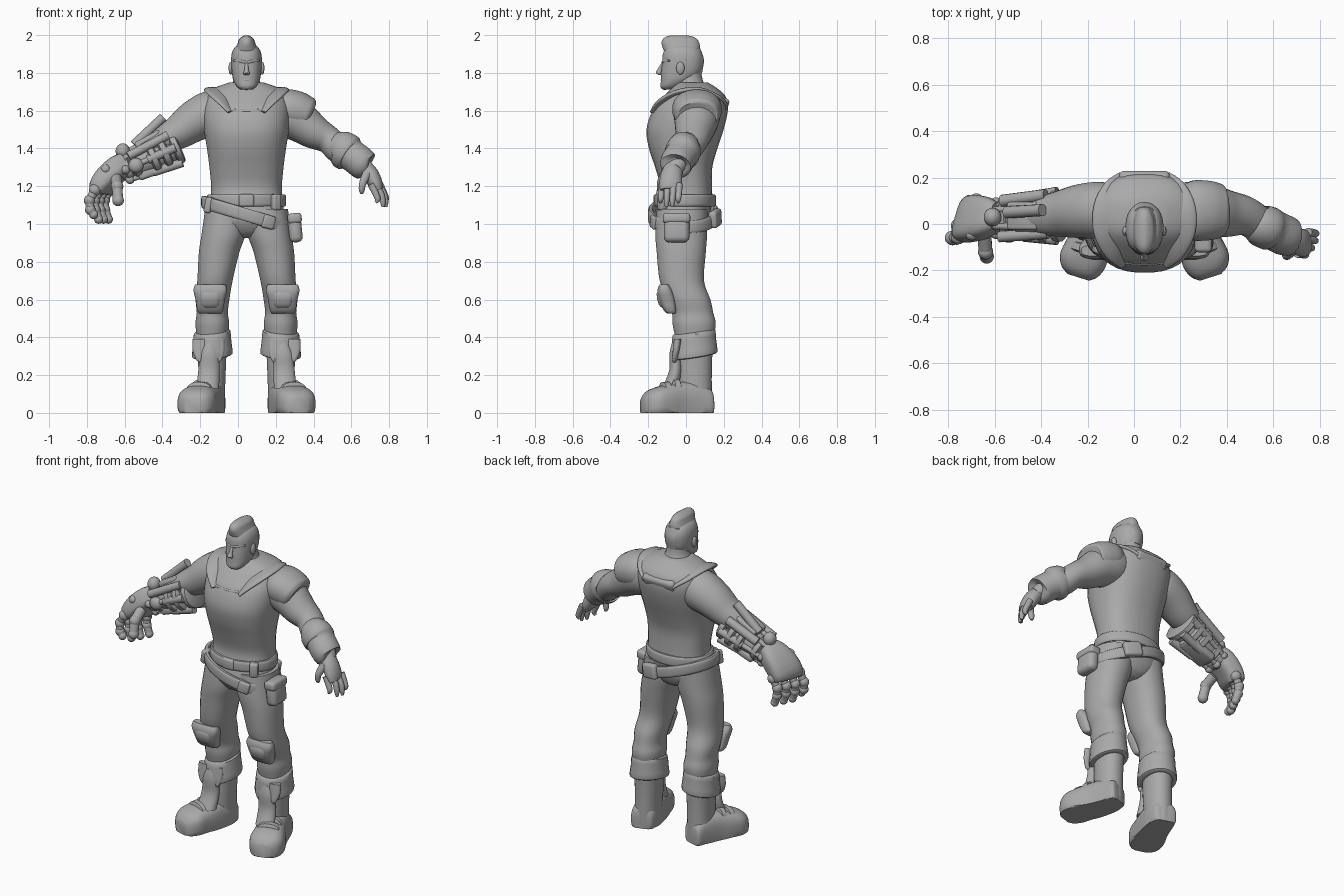
import bpy, bmesh, math
from mathutils import Vector

CX = 0.045  # body centre line
mat = bpy.data.materials.new("plain grey")
mat.diffuse_color = (0.4, 0.4, 0.4, 1)


def finish(name, bm, angle=40):
    bmesh.ops.recalc_face_normals(bm, faces=bm.faces)
    me = bpy.data.meshes.new(name)
    bm.to_mesh(me)
    bm.free()
    me.materials.append(mat)
    me.shade_smooth()
    me.set_sharp_from_angle(angle=math.radians(angle))
    ob = bpy.data.objects.new(name, me)
    bpy.context.collection.objects.link(ob)
    return ob


def spline(pts, n):
    """Catmull-Rom through tuples of any length."""
    out = []
    for i in range(len(pts) - 1):
        p = [pts[max(0, min(len(pts) - 1, i + k))] for k in (-1, 0, 1, 2)]
        for s in range(n):
            t = s / n
            out.append([0.5 * (2*b + (c-a)*t + (2*a-5*b+4*c-d)*t*t + (3*b-a-3*c+d)*t**3)
                        for a, b, c, d in zip(*p)])
    return out + [list(pts[-1])]


def tube(name, pts, axis=None, ref=(0, 1, 0), power=2, segs=24, steps=4, closed=False):
    """Loft of superellipses; each point is x, y, z, half width, half depth."""
    rows = spline(pts, steps) if steps > 1 else [list(p) for p in pts]
    bm, rings, n = bmesh.new(), [], len(rows)
    for i, r in enumerate(rows):
        a, b = rows[max(0, i-1)], rows[min(n-1, i+1)]
        if closed:
            a, b = rows[i-1], rows[(i+1) % n]
        t = Vector(axis or [b[k]-a[k] for k in range(3)]).normalized()
        v = Vector(ref)
        v = (v - t * v.dot(t)).normalized()
        u = v.cross(t)
        ring = []
        for k in range(segs):
            th = 2 * math.pi * (k + 0.5) / segs
            c, s = math.cos(th), math.sin(th)
            q = (Vector(r[:3]) + u * math.copysign(abs(c)**(2/power), c) * max(r[3], .001)
                 + v * math.copysign(abs(s)**(2/power), s) * max(r[4], .001))
            q.z = max(q.z, 0)
            ring.append(bm.verts.new(q))
        rings.append(ring)
    for i in range(n if closed else n-1):
        p, q = rings[i], rings[(i+1) % n]
        for k in range(segs):
            bm.faces.new((p[k], p[(k+1) % segs], q[(k+1) % segs], q[k]))
    if not closed:
        bm.faces.new(rings[0])
        bm.faces.new(rings[-1])
    return finish(name, bm)


def flip(pts):
    return [(2*CX - p[0],) + tuple(p[1:]) for p in pts]


def pair(name, pts, axis=None, **kw):
    tube("right_" + name, pts, axis, **kw)
    tube("left_" + name, flip(pts), (-axis[0], axis[1], axis[2]) if axis else None, **kw)


def ball(name, c, r):
    bm = bmesh.new()
    bmesh.ops.create_uvsphere(bm, u_segments=20, v_segments=12, radius=1)
    for v in bm.verts:
        v.co = Vector(c) + Vector([v.co[k] * r[k] for k in range(3)])
    return finish(name, bm)


def box(name, c, size, rot=(0, 0, 0), bevel=0.012):
    bm = bmesh.new()
    bmesh.ops.create_cube(bm, size=1)
    for v in bm.verts:
        v.co = Vector([v.co[k] * size[k] for k in range(3)])
    bmesh.ops.bevel(bm, geom=bm.edges[:], offset=bevel, segments=3, affect='EDGES', profile=0.5)
    ob = finish(name, bm)
    ob.location, ob.rotation_euler = c, rot


def rod(name, a, b, r, r2=None, segs=14):
    tube(name, [(*a, r, r), (*b, r2 or r, r2 or r)], steps=1, segs=segs)


def band(name, z, rx, ry, half_h, thick, tilt=0, yc=-0.015):
    pts = []
    for i in range(48):
        t = 2 * math.pi * i / 48
        x = rx * math.cos(t)
        pts.append((CX + x, yc + ry * math.sin(t), z + tilt * x, thick, half_h))
    tube(name, pts, ref=(0, 0, 1), power=4, segs=12, steps=1, closed=True)


Z = (0, 0, 1)
# Torso and neck
tube("torso", [(CX, y, z, a, b) for z, y, a, b in (
    (.925, -.01, .05, .07), (.95, -.015, .12, .11),
    (1.0, -.02, .185, .138), (1.05, -.02, .2, .146), (1.12, -.005, .192, .145), (1.2, 0, .188, .138),
    (1.3, -.012, .197, .152), (1.4, -.015, .21, .182), (1.5, -.005, .226, .205),
    (1.6, .022, .232, .2), (1.67, .045, .215, .168), (1.715, .045, .182, .125), (1.75, .035, .09, .08))],
    Z, power=2.4, segs=32)
tube("neck", [(CX, .03, 1.66, .13, .1), (CX, .025, 1.72, .09, .082), (CX, .012, 1.77, .068, .075),
              (CX, .01, 1.83, .065, .07)], Z)
# Vest straps, neckline and rear collar
pair("vest_strap", [(-.035, -.168, 1.592, .03, .008), (-.085, -.118, 1.655, .044, .014),
                    (-.125, -.03, 1.702, .05, .014), (-.125, .07, 1.71, .05, .014),
                    (-.09, .15, 1.675, .045, .014), (-.04, .195, 1.63, .035, .012)],
     ref=(0, 0, 1), power=2.4)
tube("neckline", [(-.05, -.164, 1.602, .008, .008), (CX, -.172, 1.598, .008, .008),
                  (.14, -.164, 1.602, .008, .008)], segs=10)
box("rear_collar", (CX, .195, 1.635), (.22, .06, .07), (-.4, 0, 0), .022)

# Head: skull, jaw, face, ears, crest of hair
tube("head", [(CX, y, z, a, b) for z, y, a, b in (
    (1.712, -.095, .03, .028), (1.728, -.08, .052, .055), (1.76, -.05, .07, .083),
    (1.8, -.027, .078, .105), (1.85, -.018, .082, .109), (1.9, -.018, .079, .105),
    (1.935, -.02, .062, .084), (1.955, -.02, .03, .045))], Z, power=2.3, segs=28)
tube("hair_crest", [(CX, -.02, 1.9, .075, .09), (CX, -.025, 1.935, .056, .1),
                    (CX, -.03, 1.96, .046, .1), (CX, -.032, 1.98, .038, .09),
                    (CX, -.035, 1.994, .02, .065), (CX, -.035, 1.999, .008, .03)], Z, power=2.2)
tube("nape_hair", [(CX, .055, 1.93, .04, .02), (CX, .075, 1.87, .042, .02),
                   (CX, .07, 1.8, .03, .015)], Z)
tube("nose", [(CX, -.122, 1.853, .009, .008), (CX, -.138, 1.82, .011, .013),
              (CX, -.144, 1.8, .018, .016), (CX, -.13, 1.788, .012, .01)], Z, segs=12)
tube("brow", [(-.02, -.083, 1.866, .006, .01), (.015, -.112, 1.862, .01, .012),
              (CX, -.12, 1.855, .008, .01), (.075, -.112, 1.862, .01, .012),
              (.11, -.083, 1.866, .006, .01)], segs=12)
ball("lips", (CX, -.123, 1.762), (.026, .011, .009))
ball("chin", (CX, -.113, 1.73), (.03, .022, .02))
for s in (-1, 1):
    ball("ear", (CX + s*.083, -.03, 1.825), (.012, .022, .034))

# Arms
upper = [(-.05, .06, 1.6, .1, .1), (-.14, .06, 1.585, .122, .122), (-.23, .055, 1.545, .111, .117),
         (-.31, .045, 1.49, .093, .102), (-.39, .035, 1.445, .074, .085)]
tube("right_upper_arm", upper + [(-.46, .03, 1.4, .06, .065)])
tube("left_arm", flip(upper) + [(.54, 0, 1.39, .075, .078), (.62, -.03, 1.345, .062, .065),
                                (.69, -.065, 1.29, .035, .045)])
# Shoulder pad with rim
tube("shoulder_pad", [(.18, .055, 1.63, .07, .09), (.25, .058, 1.615, .1, .128),
                      (.31, .058, 1.6, .104, .13), (.355, .056, 1.585, .096, .122),
                      (.378, .055, 1.577, .088, .112), (.383, .055, 1.575, .07, .09)], power=2.2)
# Left forearm wrap and cuff
tube("left_cuff", [(.535, .0, 1.4, .075, .08), (.545, -.006, 1.4, .096, .09),
                   (.585, -.02, 1.375, .1, .094), (.6, -.025, 1.365, .085, .088),
                   (.64, -.045, 1.335, .085, .088), (.675, -.055, 1.305, .08, .082),
                   (.685, -.056, 1.3, .05, .06)], steps=2)
# Left hand
tube("left_palm", [(.66, -.062, 1.31, .04, .046), (.7, -.075, 1.265, .044, .056),
                   (.728, -.082, 1.215, .038, .06), (.745, -.083, 1.18, .026, .054)])
for i in range(4):
    x, y, d = .75 - .015*i, -.035 - .031*i, .012 * (i in (0, 3))
    tube("left_finger", [(x, y, 1.21, .02, .018), (x+.034-d, y-.003, 1.165, .018, .017),
                         (x+.046-d, y-.006, 1.12+d, .016, .015),
                         (x+.048-2*d, y-.006, 1.09+2*d, .008, .008)], segs=12)
tube("left_thumb", [(.685, -.11, 1.27, .026, .024), (.662, -.135, 1.22, .02, .019),
                    (.655, -.135, 1.18, .016, .016), (.657, -.13, 1.16, .007, .007)], segs=12)

# Mechanical forearm: core, collars, pistons and joints
d = Vector((-.27, -.01, -.12)).normalized()
e = Vector((-.33, .035, 1.405))


def along(name, rows, **kw):
    tube(name, [(*(e + d*k), a, b) for k, a, b in rows], segs=20, **kw)


along("mech_core", ((0, .07, .08), (.12, .078, .085), (.2, .07, .075), (.32, .05, .055)))
for k, a, b in ((.0, .092, .112), (.065, .095, .115), (.13, .092, .108), (.235, .076, .085), (.28, .068, .075)):
    along("mech_collar", ((k-.022, a*.85, b*.85), (k-.014, a, b), (k+.014, a, b), (k+.022, a*.85, b*.85)), steps=1)
n1, n2 = Vector((-.41, 0, .91)), Vector((0, 1, 0))
for i in range(6):
    t = math.radians(60*i + 30)
    o = n1 * math.cos(t) + n2 * math.sin(t)
    a, b = e + o*.102, e + d*.29 + o*.066
    m = a.lerp(b, .55)
    rod("piston_sleeve", a, m, .024)
    rod("piston_rod", m, b, .015)
    ball("piston_joint", b, (.024,)*3)
rod("upper_strut", (-.395, .06, 1.565), (-.55, .05, 1.42), .026)
rod("side_strut", (-.38, .125, 1.48), (-.57, .1, 1.38), .026)
rod("front_strut", (-.37, -.04, 1.47), (-.58, -.055, 1.36), .024)
box("forearm_plate", (-.475, .035, 1.445), (.15, .12, .045), (0, -.5, 0))
box("lower_plate", (-.435, .035, 1.285), (.2, .13, .05), (0, -.35, 0), .018)
ball("wrist_knob", (-.61, .03, 1.385), (.038, .04, .042))
ball("elbow_knob", (-.54, -.05, 1.31), (.04, .03, .04))
# Mechanical hand, turned so the rear fingers sit further in
turn = (.4, 1, 0)
tube("mech_palm", [(-.59, .03, 1.33, .05, .06), (-.63, .03, 1.3, .062, .085),
                   (-.69, .025, 1.24, .062, .1), (-.725, .02, 1.185, .054, .1),
                   (-.732, .02, 1.165, .035, .085)], ref=turn, power=3.2, steps=2)
box("hand_plate", (-.7, .03, 1.275), (.11, .12, .03), (0, -.85, -.3))
for x, y in ((-.7, -.045), (-.66, .06)):
    ball("hand_rivet", (x, y, 1.29), (.026, .026, .026))
for i in range(4):
    x, y = .026 * (3 - i), .1 - .052*i
    k = [(x-.758, y, 1.18), (x-.786, y-.004, 1.125), (x-.782, y-.008, 1.075),
         (x-.764, y-.01, 1.025 + .025*(i == 3))]
    for j in range(3):
        rod("mech_finger", k[j], k[j+1], .025, .022)
        ball("knuckle", k[j], (.032 - .002*j,)*3)
    ball("fingertip", k[3], (.024,)*3)
for a, b, r in (((-.645, -.05, 1.24), (-.64, -.12, 1.2), .03),
                ((-.64, -.12, 1.2), (-.635, -.14, 1.125), .028)):
    rod("mech_thumb", a, b, r)
    ball("thumb_joint", b, (r*1.1,)*3)

# Belts, buckle and pouches
band("waist_belt", 1.125, .196, .15, .032, .014, yc=-.005)
band("hip_belt", 1.048, .225, .172, .034, .015, -.3)
box("buckle", (CX, -.16, 1.125), (.08, .026, .065))
box("belt_loop", (.2, -.125, 1.115), (.05, .045, .085), (0, 0, .5))
box("side_pouch", (.303, -.05, .975), (.07, .135, .145), (0, -.1, 0), .028)
box("pouch_flap", (.3, -.05, 1.03), (.075, .145, .055), (0, -.1, 0), .018)
box("front_clasp", (.16, -.17, 1.01), (.07, .03, .07), (0, .25, .3))
box("back_pouch", (.14, .155, 1.03), (.11, .045, .09), (0, .2, -.3), .015)
box("small_pouch", (-.15, -.09, 1.1), (.04, .08, .085), (0, .2, -.3), .014)

# Legs, knee pads, cuffs and boots
pair("leg", [(-.055, -.02, 1.08, .12, .135), (-.075, -.025, .95, .118, .138),
             (-.1, -.025, .85, .108, .131), (-.122, -.022, .7, .094, .118),
             (-.135, .015, .6, .09, .115), (-.136, .035, .53, .083, .11),
             (-.136, .043, .47, .09, .115),
             (-.137, .045, .38, .08, .1), (-.137, .045, .28, .075, .094),
             (-.138, .045, .18, .072, .092), (-.14, .05, .06, .07, .088),
             (-.14, .05, 0, .07, .086)], Z, power=2.2)
pair("knee_pad", [(-.147, -.075, .525, .055, .02), (-.147, -.083, .54, .068, .034),
                  (-.147, -.1, .6, .078, .045), (-.147, -.112, .65, .09, .04),
                  (-.147, -.115, .68, .08, .024)], Z, power=3.2, steps=2)
pair("knee_plate", [(-.147, -.105, .555, .04, .02), (-.147, -.115, .575, .05, .03),
                    (-.147, -.13, .63, .055, .026), (-.147, -.125, .65, .045, .015)],
     Z, power=3, steps=2)
pair("trouser_cuff", [(-.137, .045, .435, .08, .1), (-.137, .042, .425, .098, .115),
                      (-.136, .042, .37, .102, .12), (-.136, .043, .315, .109, .126),
                      (-.136, .044, .3, .1, .118), (-.137, .045, .3, .07, .09)],
     (-.1, -.15, 1), steps=2)
for x, w in ((-.198, .042), (-.105, .034)):
    pair("cuff_flap", [(x, -.044, .39, w, .02), (x, -.052, .33, w, .018),
                       (x, -.06, .285, w*.6, .014), (x, -.06, .268, w*.25, .008)], Z, power=2.4)
pair("boot_tongue", [(-.16, -.085, .13, .06, .045), (-.154, -.055, .22, .057, .035),
                     (-.15, -.058, .31, .05, .03), (-.148, -.06, .37, .025, .015)], Z)
out = (-.3, -.95, 0)
pair("boot_foot", [(-.13, .135, .04, .05, .05), (-.133, .12, .05, .068, .08),
                   (-.145, .05, .05, .08, .115), (-.17, -.03, .05, .088, .115),
                   (-.2, -.1, .05, .098, .1), (-.222, -.16, .05, .102, .085),
                   (-.235, -.205, .04, .082, .072), (-.24, -.23, .035, .048, .045)],
     out, ref=Z, power=2.8, segs=28)
for y, x, h in ((-.06, -.182, .118), (-.11, -.203, .103)):
    pair("boot_strap", [(x + .008, y + .02, .06, .07, h - .01), (x + .005, y + .014, .06, .08, h + .003),
                        (x - .005, y - .014, .06, .08, h), (x - .008, y - .02, .06, .07, h - .012)],
         out, ref=Z, power=2.8, steps=1)
